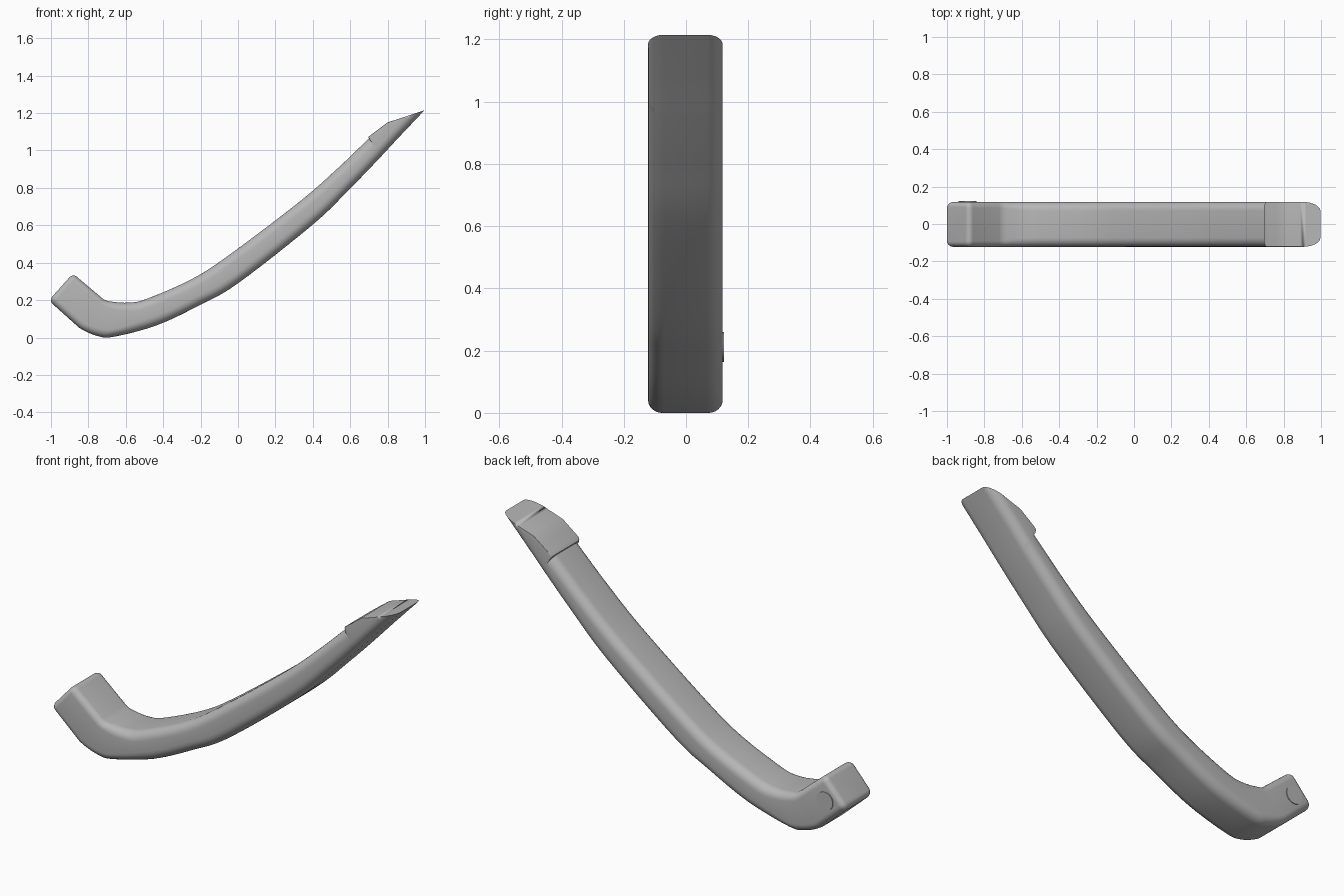
import bpy, bmesh, math
from mathutils import Vector

if "Cube" in bpy.data.objects:
    bpy.data.objects.remove(bpy.data.objects["Cube"])

grey = bpy.data.materials.new("plain grey")
grey.use_nodes = True
colour = (0.47, 0.47, 0.47, 1)
grey.diffuse_color = colour
grey.node_tree.nodes["Principled BSDF"].inputs["Base Color"].default_value = colour

HALF = 0.12      # half width of the handle
MID_Y = -0.002
ARC = 6          # segments per rounded edge


def section(low, up, r_low, r_up, half=HALF):
    """Rounded rectangle standing on low, its top at up."""
    low, up = Vector(low), Vector(up)
    h = (up - low).length
    d = (up - low).normalized()
    limit = math.acos(max(0, 1 - h / r_low))
    side = []
    for i in range(ARC + 1):
        a = limit * i / ARC
        side.append((half - r_low + r_low * math.sin(a), r_low * (1 - math.cos(a))))
    for i in range(ARC + 1):
        b = math.pi / 2 * i / ARC
        if h > r_low + r_up:
            side.append((half - r_up + r_up * math.cos(b), h - r_up + r_up * math.sin(b)))
        else:
            side.append((side[ARC][0], h))
    ring = [(y, t) for y, t in side] + [(-y, t) for y, t in reversed(side)]
    return [Vector((low.x + d.x * t, MID_Y + y, low.y + d.y * t)) for y, t in ring]


def spline(p, t):
    a, b, c, d = p
    return 0.5 * (2 * b + (c - a) * t + (2 * a - 5 * b + 4 * c - d) * t * t
                  + (3 * b - a - 3 * c + d) * t ** 3)


def finish(obj):
    obj.data.materials.append(grey)
    bpy.ops.object.select_all(action="DESELECT")
    obj.select_set(True)
    bpy.context.view_layer.objects.active = obj
    bpy.ops.object.shade_smooth_by_angle(angle=math.radians(35))


rings = []

# Rounded butt end
low, up = Vector((-1.012, 0.198)), Vector((-0.882, 0.343))
across = (up - low).normalized()
along = Vector((across.y, -across.x))
R = 0.028
for k in range(ARC + 1):
    a = math.pi / 2 * k / ARC
    ins = R * (1 - math.sin(a))
    shift = along * R * (1 - math.cos(a))
    rings.append(section(low + shift + across * ins, up + shift - across * ins,
                         0.036 - ins, 0.032 - ins, HALF - ins))

# Curved grip: lower x, z and upper x, z
stations = [Vector(s) for s in (
    (-0.93, 0.125, -0.80, 0.271), (-0.85, 0.053, -0.72, 0.205),
    (-0.75, 0.008, -0.66, 0.190), (-0.66, 0.005, -0.58, 0.187),
    (-0.43, 0.067, -0.49, 0.206), (-0.20, 0.176, -0.26, 0.306),
    (0.0, 0.29, -0.07, 0.425), (0.40, 0.604, 0.32, 0.719),
    (0.60, 0.797, 0.53, 0.902), (0.765, 0.968, 0.70, 1.064),
    (0.85, 1.06, 0.80, 1.15))]
spans = len(stations) - 3
for i in range(spans):
    for k in range(6):
        s = spline(stations[i:i + 4], k / 6)
        f = min(1, (i + k / 6) / 2)
        rings.append(section(s[:2], s[2:], 0.036 + 0.014 * f, 0.032 + 0.016 * f))
joint, bend = stations[-2], stations[-1]
rings.append(section(joint[:2], joint[2:], 0.05, 0.048))

# Flat mounting face with a small step and rounded corners
lift = Vector((0, 0, -0.004, 0.008))
for f, r in ((0, 0.028), (0.05, 0.012), (0.12, 0.004), (0.25, 0.002), (0.6, 0.002), (1, 0.002)):
    s = (joint + lift).lerp(bend, f)
    rings.append(section(s[:2], s[2:], 0.05, r))
tip = Vector((0.997, 1.215, 0.997, 1.215))
for k in range(1, 17):
    f = 1 - (1 - k / 16) ** 1.6
    s = bend.lerp(tip, min(f, 0.9995))
    rings.append(section(s[:2], s[2:], 0.05, 0.002))

bm = bmesh.new()
loops = [[bm.verts.new(p) for p in ring] for ring in rings]
for a, b in zip(loops, loops[1:]):
    n = len(a)
    for j in range(n):
        bm.faces.new((a[j], a[(j + 1) % n], b[(j + 1) % n], b[j]))
bm.faces.new(loops[0])
bm.faces.new(loops[-1])
bmesh.ops.remove_doubles(bm, verts=bm.verts, dist=0.0001)
bmesh.ops.recalc_face_normals(bm, faces=bm.faces)
mesh = bpy.data.meshes.new("handle_body")
bm.to_mesh(mesh)
bm.free()
body = bpy.data.objects.new("handle_body", mesh)
bpy.context.collection.objects.link(body)
finish(body)

# Thin round plug on the back near the butt end
bpy.ops.mesh.primitive_cylinder_add(vertices=32, radius=0.048, depth=0.008,
                                    location=(-0.89, 0.118, 0.212),
                                    rotation=(math.pi / 2, 0, 0))
plug = bpy.context.object
plug.name = "pivot_plug"
finish(plug)
